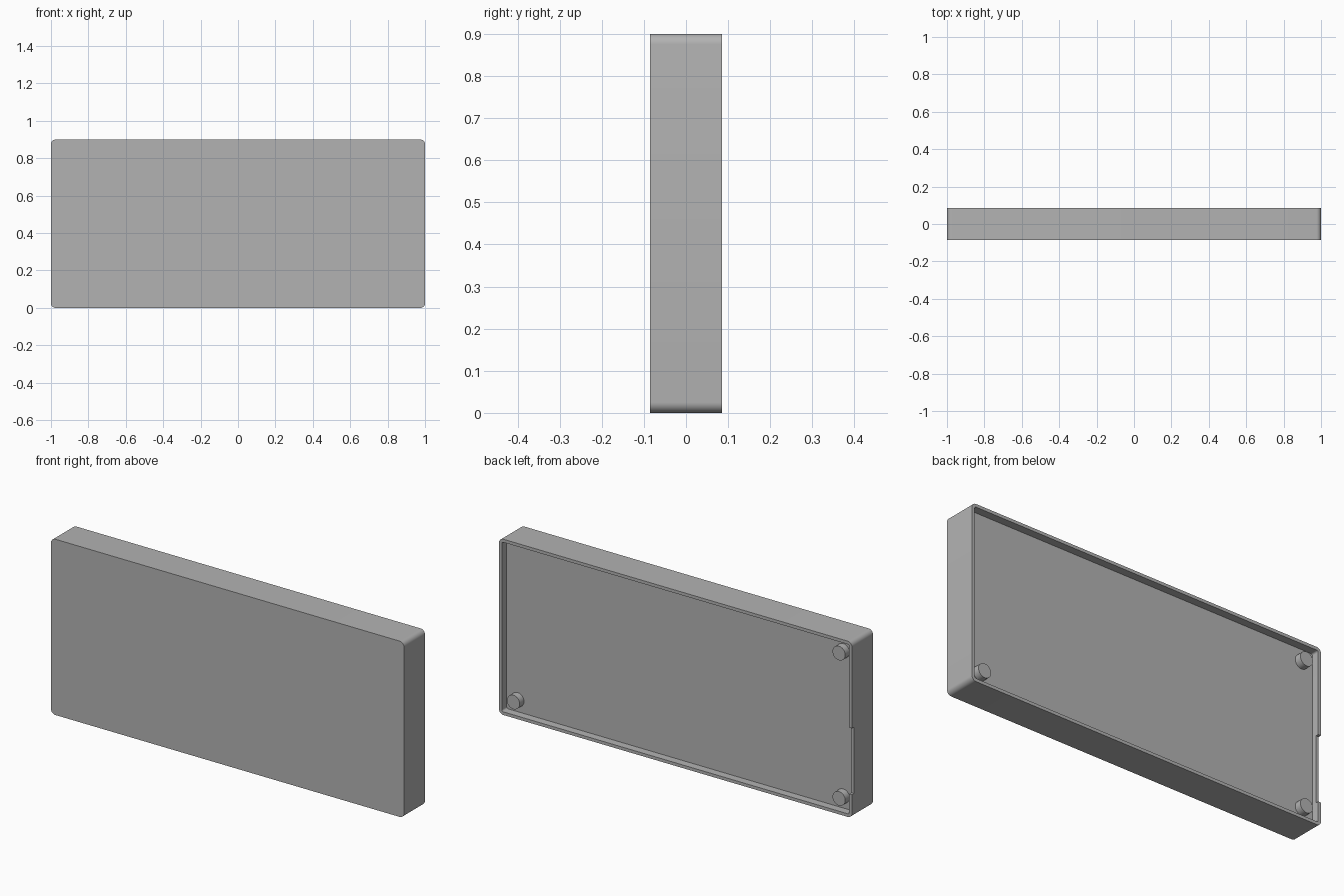
import bpy, bmesh, math
from mathutils import Vector

if "Cube" in bpy.data.objects:
    bpy.data.objects.remove(bpy.data.objects["Cube"], do_unlink=True)

LENGTH, HEIGHT, HALF_DEPTH = 2.0, 0.9, 0.085
WALL, RECESS, RADIUS = 0.016, 0.04, 0.025
FLOOR_Y = HALF_DEPTH - RECESS

grey = bpy.data.materials.new("light grey plastic")
grey.use_nodes = True
grey.diffuse_color = (0.45, 0.45, 0.45, 1)
grey.node_tree.nodes["Principled BSDF"].inputs["Base Color"].default_value = grey.diffuse_color


def add_object(name, bm):
    bmesh.ops.recalc_face_normals(bm, faces=bm.faces)
    mesh = bpy.data.meshes.new(name)
    bm.to_mesh(mesh)
    bm.free()
    mesh.materials.append(grey)
    obj = bpy.data.objects.new(name, mesh)
    bpy.context.collection.objects.link(obj)
    return obj


def slab(name, inset, y0, y1, radius, steps=8):
    """Rounded rectangle in x and z, extruded from y0 to y1."""
    bm = bmesh.new()
    cx, cz = LENGTH / 2 - inset - radius, HEIGHT / 2 - inset - radius
    ring = []
    for quarter, (sx, sz) in enumerate([(1, 1), (-1, 1), (-1, -1), (1, -1)]):
        for i in range(steps + 1):
            a = (quarter + i / steps) * math.pi / 2
            ring.append(bm.verts.new((sx * cx + radius * math.cos(a), y0,
                                      HEIGHT / 2 + sz * cz + radius * math.sin(a))))
    face = bm.faces.new(ring)
    grown = bmesh.ops.extrude_face_region(bm, geom=[face])["geom"]
    bmesh.ops.translate(bm, vec=(0, y1 - y0, 0),
                        verts=[v for v in grown if isinstance(v, bmesh.types.BMVert)])
    return add_object(name, bm)


def box(name, low, high):
    bm = bmesh.new()
    bmesh.ops.create_cube(bm, size=1)
    low, high = Vector(low), Vector(high)
    bmesh.ops.scale(bm, vec=high - low, verts=bm.verts)
    bmesh.ops.translate(bm, vec=(low + high) / 2, verts=bm.verts)
    return add_object(name, bm)


def cut(obj, cutter):
    mod = obj.modifiers.new(cutter.name, 'BOOLEAN')
    mod.operation, mod.solver, mod.object = 'DIFFERENCE', 'EXACT', cutter
    bpy.context.view_layer.objects.active = obj
    bpy.ops.object.modifier_apply(modifier=mod.name)
    bpy.data.objects.remove(cutter, do_unlink=True)


def shade(obj):
    bpy.ops.object.select_all(action='DESELECT')
    obj.select_set(True)
    bpy.context.view_layer.objects.active = obj
    bpy.ops.object.shade_smooth_by_angle(angle=math.radians(30))


# Shell with a shallow recess in the back and a notch in one end wall
shell = slab("shell", 0, -HALF_DEPTH, HALF_DEPTH, RADIUS)
cut(shell, slab("recess_cutter", WALL, FLOOR_Y, HALF_DEPTH + 0.1, RADIUS - WALL))
cut(shell, box("notch_cutter", (-1.1, HALF_DEPTH - 0.016, 0.12), (-0.97, HALF_DEPTH + 0.1, 0.46)))
shade(shell)

# Round posts in three corners of the recess
POST = 0.078
for name, x, z in [("post_lower_left", 1 - POST, POST),
                   ("post_lower_right", POST - 1, POST),
                   ("post_upper_right", POST - 1, HEIGHT - POST)]:
    bm = bmesh.new()
    bmesh.ops.create_cone(bm, cap_ends=True, segments=32, radius1=0.036, radius2=0.036, depth=0.045)
    post = add_object(name, bm)
    post.rotation_euler.x = math.pi / 2
    post.location = (x, FLOOR_Y + 0.0125, z)
    shade(post)
